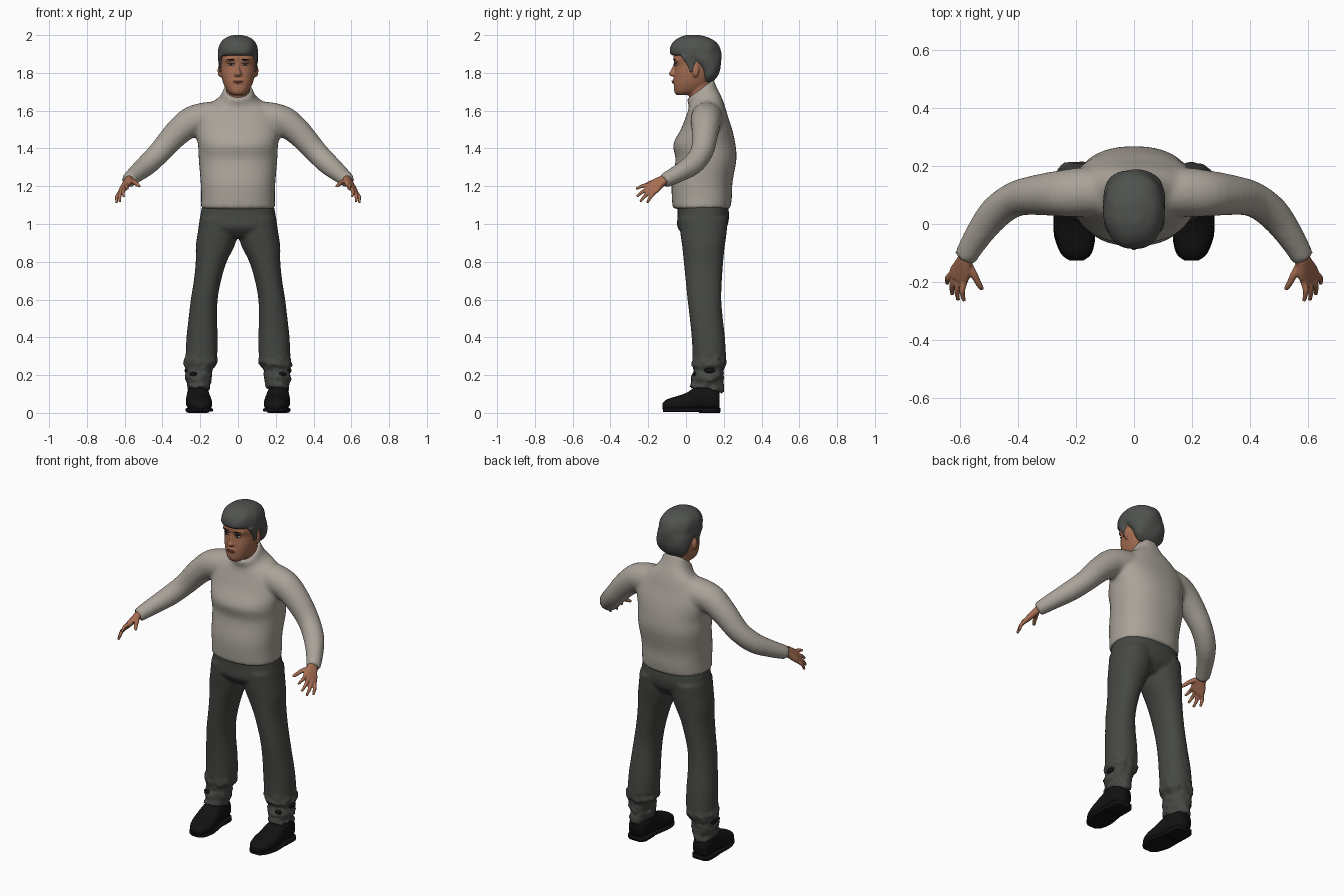
import bpy, bmesh, math, random
from mathutils import Vector, Matrix

random.seed(4)


def material(name, rgb):
    m = bpy.data.materials.new(name)
    m.diffuse_color = (*rgb, 1)
    return m


WOOL = material("warm grey wool", (0.40, 0.365, 0.32))
CLOTH = material("charcoal cloth", (0.060, 0.064, 0.056))
HAIR = material("dark grey hair", (0.080, 0.085, 0.078))
SKIN = material("tan skin", (0.38, 0.155, 0.085))
LIP = material("lip brown", (0.27, 0.10, 0.065))
BLACK = material("black leather", (0.006, 0.006, 0.006))
WHITE = material("eye white", (0.45, 0.40, 0.36))


# A ring is (centre, half axis U, half axis V)
def level(z, x0, x1, y0, y1, tilt=0):
    hy = (y1 - y0) / 2
    return (Vector(((x0 + x1) / 2, (y0 + y1) / 2, z)),
            Vector(((x1 - x0) / 2, 0, 0)), Vector((0, hy, hy * tilt)))


def mid(z, hw, y0, y1, tilt=0):
    return level(z, -hw, hw, y0, y1, tilt)


def tube(points, flat=1.0):
    """Rings square to a path of (x, y, z, radius)."""
    ps = [Vector(p[:3]) for p in points]
    rings = []
    for i, p in enumerate(points):
        t = (ps[min(i + 1, len(ps) - 1)] - ps[max(i - 1, 0)]).normalized()
        u = t.cross(Vector((0.3, 1, 0.2))).normalized()
        rings.append((ps[i], u * p[3], t.cross(u) * p[3] * flat))
    return rings


def smooth_rings(rings, steps):
    out = []
    for i in range(len(rings) - 1):
        a, b, c, d = (rings[min(max(i + k, 0), len(rings) - 1)] for k in (-1, 0, 1, 2))
        for s in range(steps):
            t = s / steps
            out.append(tuple(0.5 * (2 * q + (r - p) * t + (2 * p - 5 * q + 4 * r - w) * t * t
                                    + (3 * q - p - 3 * r + w) * t ** 3)
                             for p, q, r, w in zip(a, b, c, d)))
    return out + [rings[-1]]


def loft(bm, rings, n=24, power=2.0, steps=3, sides=(1,)):
    e = 2 / power
    for sx in sides:
        rows = []
        for c, u, v in smooth_rings(rings, steps):
            row = []
            for k in range(n):
                a = math.tau * k / n
                ca, sa = math.cos(a), math.sin(a)
                p = c + u * math.copysign(abs(ca) ** e, ca) + v * math.copysign(abs(sa) ** e, sa)
                row.append(bm.verts.new((p.x * sx, p.y, p.z)))
            rows.append(row)
        for r, s in zip(rows, rows[1:]):
            for k in range(n):
                bm.faces.new((r[k], r[(k + 1) % n], s[(k + 1) % n], s[k]))
        bm.faces.new(rows[0])
        bm.faces.new(rows[-1])


def ball(bm, loc, size, sides=(1,), rot=0):
    for sx in sides:
        m = (Matrix.Translation((loc[0] * sx, loc[1], loc[2])) @ Matrix.Rotation(rot * sx, 4, 'Z')
             @ Matrix.Diagonal((*size, 1)))
        bmesh.ops.create_uvsphere(bm, u_segments=16, v_segments=10, radius=1, matrix=m)


def finish(name, bm, mat, voxel=0, relax=4):
    bmesh.ops.recalc_face_normals(bm, faces=bm.faces)
    for f in bm.faces:
        f.smooth = True
    me = bpy.data.meshes.new(name)
    bm.to_mesh(me)
    bm.free()
    me.materials.append(mat)
    ob = bpy.data.objects.new(name, me)
    bpy.context.collection.objects.link(ob)
    if voxel:   # fuse the overlapping volumes into one skin
        r = ob.modifiers.new("fuse", 'REMESH')
        r.mode, r.voxel_size, r.use_smooth_shade = 'VOXEL', voxel, True
        s = ob.modifiers.new("relax", 'SMOOTH')
        s.factor, s.iterations = 0.5, relax
    return ob


BOTH = (1, -1)

# Sweater: torso with a slanted collar, plus both sleeves
bm = bmesh.new()
loft(bm, [mid(1.08, .198, -.07, .235), mid(1.14, .195, -.075, .243), mid(1.22, .198, -.075, .246),
          mid(1.34, .208, -.055, .267), mid(1.42, .212, -.068, .262), mid(1.50, .225, -.028, .245),
          mid(1.57, .215, .0, .222), mid(1.625, .165, .012, .20, .2), mid(1.66, .105, .015, .178, .4),
          mid(1.69, .083, .008, .158, .6), mid(1.715, .076, .005, .148, .75)], n=40, power=2.3)
loft(bm, tube([(.08, .11, 1.575, .075), (.17, .11, 1.56, .085), (.25, .105, 1.54, .08),
               (.33, .10, 1.475, .070), (.41, .085, 1.385, .061), (.48, .035, 1.315, .057),
               (.54, -.045, 1.265, .047), (.583, -.118, 1.228, .039)]), sides=BOTH)
finish("sweater", bm, WOOL, .011, 6)

# Trousers: pelvis, two legs and crumpled cuffs
bm = bmesh.new()
loft(bm, [mid(1.12, .185, -.045, .22), mid(1.04, .20, -.045, .228), mid(.98, .19, -.045, .215),
          mid(.93, .10, -.0, .17)], n=32, power=2.4)
loft(bm, [level(1.03, .0, .203, -.035, .222), level(.95, .0, .214, -.03, .215),
          level(.88, .02, .224, -.02, .205), level(.80, .06, .224, -.012, .197),
          level(.70, .09, .234, -.002, .19), level(.60, .108, .25, .008, .187),
          level(.50, .111, .262, .02, .195), level(.40, .108, .273, .03, .206),
          level(.30, .11, .278, .035, .212), level(.26, .112, .285, .03, .213),
          level(.225, .14, .268, .045, .197), level(.195, .14, .28, .03, .20),
          level(.16, .145, .268, .03, .195), level(.12, .155, .27, .02, .198, -.2)],
     n=28, power=2.2, sides=BOTH)
for v in bm.verts:
    if v.co.z < .3:
        v.co += Vector([random.uniform(-.011, .011) for _ in range(3)])
finish("trousers", bm, CLOTH, .010, 3)

# Torn gaps in the cuffs
bm = bmesh.new()
ball(bm, (.235, .045, .205), (.022, .012, .012), BOTH)
ball(bm, (.273, .125, .225), (.010, .03, .014), BOTH)
finish("cuff_gaps", bm, BLACK)


# Shoes: lofted from toe to heel, with a sole and low heel
def slice_y(y, x, hw, z0, z1):
    return (Vector((x, y, (z0 + z1) / 2)), Vector((hw, 0, 0)), Vector((0, 0, (z1 - z0) / 2)))


bm = bmesh.new()
loft(bm, [slice_y(-.125, .198, .025, .02, .05), slice_y(-.10, .199, .05, .01, .072),
          slice_y(-.05, .203, .066, .008, .088), slice_y(.0, .208, .068, .01, .105),
          slice_y(.04, .21, .064, .012, .13), slice_y(.09, .212, .058, .012, .15),
          slice_y(.14, .213, .057, .01, .15), slice_y(.178, .213, .042, .012, .125)],
     power=2.5, sides=BOTH)
finish("shoes", bm, BLACK)
bm = bmesh.new()
SOLE = [(-.122, .198, .03), (-.10, .199, .054), (-.04, .204, .071), (.03, .21, .067),
        (.10, .213, .06), (.155, .213, .06), (.182, .213, .042)]
loft(bm, [slice_y(y, x, w, .006, .026) for y, x, w in SOLE], power=6, sides=BOTH)
loft(bm, [slice_y(y, .213, w, 0, .02) for y, w in ((.07, .058), (.155, .059), (.18, .04))],
     power=6, sides=BOTH)
finish("soles", bm, BLACK)

# Hands: palm, four fingers and a thumb
bm = bmesh.new()
palm_u = Vector((.028, .018, -.026))
palm_v = Vector((.012, -.002, .012))
loft(bm, [(Vector((.57, -.095, 1.242)), palm_u * .6, palm_v * 1.4),
          (Vector((.583, -.13, 1.225)), palm_u * .75, palm_v * 1.2),
          (Vector((.597, -.165, 1.20)), palm_u * 1.05, palm_v),
          (Vector((.607, -.19, 1.182)), palm_u, palm_v * .8)], power=2.6, sides=BOTH)
TIPS = [(.585, -.265, 1.185), (.605, -.262, 1.145), (.625, -.243, 1.118), (.642, -.205, 1.112)]
for i, tip in enumerate(TIPS):
    root = Vector((.603, -.182, 1.186)) + palm_u * (-.75 + i * .5)
    tip = Vector(tip)
    bend = root.lerp(tip, .5) + Vector((.008, 0, .006))
    loft(bm, tube([(*root, .0115), (*bend, .0105), (*tip, .007)]), n=12, sides=BOTH)
loft(bm, tube([(.578, -.13, 1.228, .016), (.55, -.175, 1.222, .013), (.535, -.205, 1.21, .011),
               (.521, -.226, 1.198, .007)]), n=12, sides=BOTH)
finish("hands", bm, SKIN, .0045, 2)

# Head: neck, skull, nose, brow ridge, cheeks and ears
bm = bmesh.new()
loft(bm, [mid(1.62, .066, .02, .14), mid(1.70, .064, .015, .135), mid(1.80, .066, .02, .14)])
loft(bm, [mid(1.682, .03, -.048, .03), mid(1.70, .054, -.062, .08), mid(1.74, .076, -.064, .12),
          mid(1.79, .089, -.062, .145), mid(1.84, .093, -.058, .155), mid(1.89, .095, -.066, .155),
          mid(1.96, .07, -.03, .12)], n=32, power=2.3)
loft(bm, [mid(1.85, .008, -.066, -.03), mid(1.815, .012, -.080, -.03), mid(1.795, .02, -.092, -.03),
          mid(1.782, .018, -.080, -.03)], n=16)
ball(bm, (0, -.052, 1.756), (.034, .02, .02))
ball(bm, (.035, -.048, 1.868), (.036, .018, .010), BOTH, .2)
ball(bm, (.097, .05, 1.812), (.010, .020, .034), BOTH, -.3)
finish("head", bm, SKIN, .0055, 3)

# Facial details
bm = bmesh.new()
ball(bm, (0, -.070, 1.757), (.024, .006, .004))
ball(bm, (0, -.069, 1.749), (.020, .006, .004))
finish("lips", bm, LIP)
bm = bmesh.new()
ball(bm, (.037, -.054, 1.844), (.016, .007, .006), BOTH, .2)
finish("eyes", bm, WHITE)
bm = bmesh.new()
ball(bm, (.037, -.060, 1.844), (.006, .003, .006), BOTH)
ball(bm, (.037, -.056, 1.851), (.018, .007, .0025), BOTH, .2)
ball(bm, (.039, -.060, 1.870), (.022, .007, .004), BOTH, .25)
finish("brows_and_pupils", bm, BLACK)

# Hair: full cap with a fringe, receding to the nape below the hairline
bm = bmesh.new()
loft(bm, [mid(1.752, .058, .09, .140), mid(1.78, .086, .08, .165), mid(1.82, .099, .062, .182),
          mid(1.86, .105, .015, .187), mid(1.888, .107, -.055, .188), mid(1.90, .106, -.084, .187),
          mid(1.93, .104, -.086, .180), mid(1.96, .093, -.072, .163), mid(1.985, .068, -.04, .125),
          mid(2.0, .025, .0, .075)], n=36, power=2.15)
loft(bm, [level(1.80, .088, .098, .018, .042), level(1.84, .086, .102, .005, .05),
          level(1.89, .08, .104, -.03, .06)], n=14, sides=BOTH)
for v in bm.verts:   # soft locks
    a = math.atan2(v.co.x, v.co.y - .05)
    k = 1 + .012 * math.sin(7 * a + 40 * v.co.z)
    v.co.x *= k
    v.co.y = .05 + (v.co.y - .05) * k
finish("hair", bm, HAIR, .007, 2)
